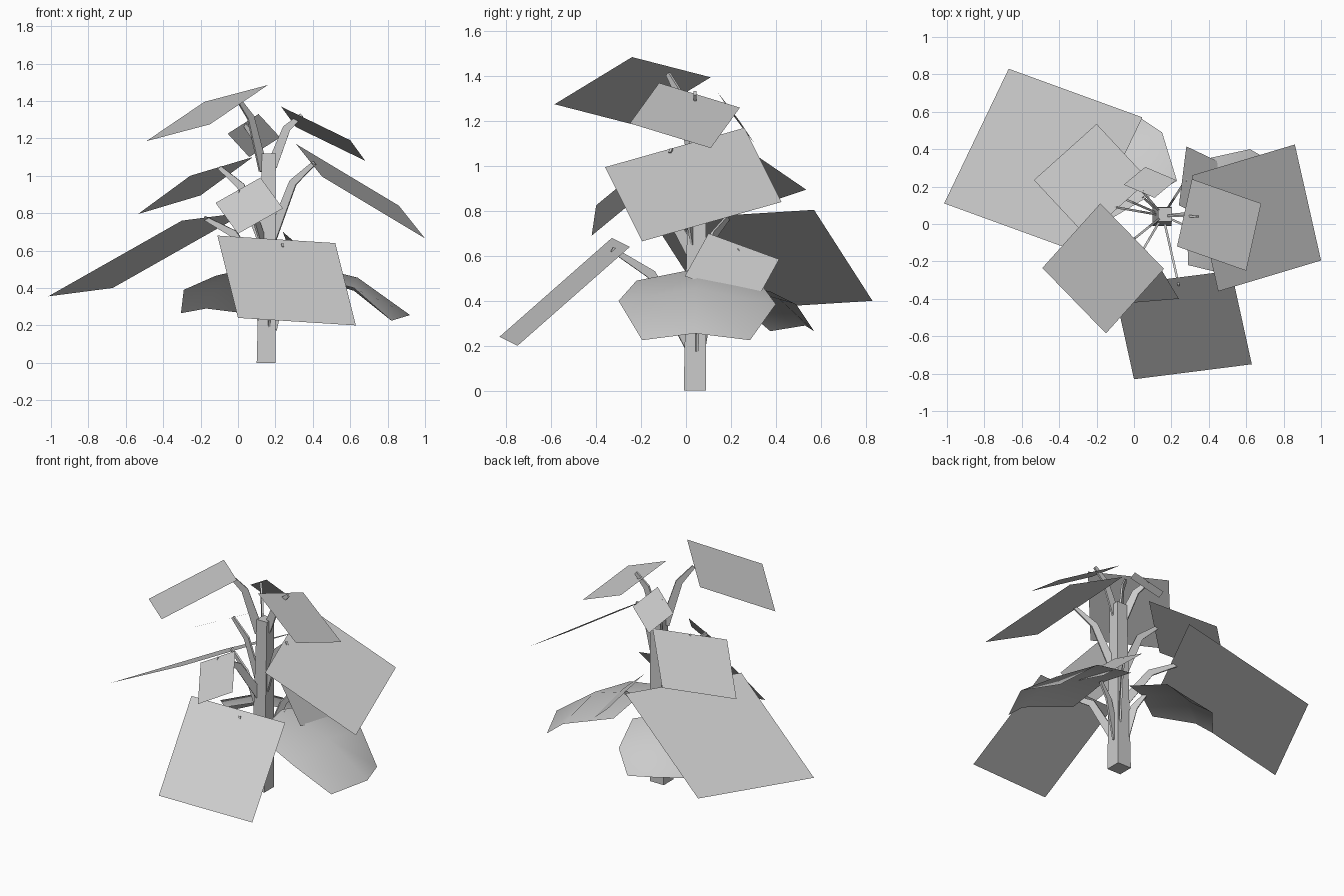
import bpy, bmesh
from mathutils import Vector as V

if "Cube" in bpy.data.objects:
    bpy.data.objects.remove(bpy.data.objects["Cube"])

grey = bpy.data.materials.new("plain_grey")
grey.diffuse_color = (0.6, 0.6, 0.6, 1)
grey.use_nodes = True
grey.node_tree.nodes["Principled BSDF"].inputs["Base Color"].default_value = grey.diffuse_color


def make(name, verts, faces, smooth=False):
    me = bpy.data.meshes.new(name)
    me.from_pydata([tuple(v) for v in verts], [], faces)
    me.materials.append(grey)
    ob = bpy.data.objects.new(name, me)
    bpy.context.collection.objects.link(ob)
    for p in me.polygons:
        p.use_smooth = smooth
    return ob


def flat_leaf(name, a, b, d):
    """Square sheet from an inner corner a, its neighbour b and neighbour d."""
    a, b, d = V(a), V(b), V(d)
    pts = [a, b, b + d - a, d]
    if (b - a).cross(d - a).z < 0:
        pts.reverse()
    make(name, pts, [(0, 1, 2, 3)])


def curved_leaf(name, rows):
    """Drooping sheet: three rows of (left, spine, right) from stalk to tip."""
    verts = [p for r in rows for p in r]
    faces = [(r * 3 + c, r * 3 + 3 + c, r * 3 + 4 + c, r * 3 + 1 + c)
             for r in range(2) for c in range(2)]
    ob = make(name, verts, faces, True)
    bm = bmesh.new()
    bm.from_mesh(ob.data)
    bm.normal_update()
    if sum(f.normal.z for f in bm.faces) < 0:
        bmesh.ops.reverse_faces(bm, faces=bm.faces)
    bm.to_mesh(ob.data)
    bm.free()


def stalk(name, start, end):
    """Thin tapering blade standing in the vertical plane of its direction."""
    start, end = V(start), V(end)
    bend = start.lerp(end, 0.5)
    bend.z = start.z + (end.z - start.z) * 0.74
    flat = V((end.x - start.x, end.y - start.y, 0)).normalized()
    side = V((-flat.y, flat.x, 0)) * 0.006
    path = [start, bend, end]
    verts = []
    for i, p in enumerate(path):
        t = (path[min(i + 1, 2)] - path[max(i - 1, 0)]).normalized()
        n = t.cross(side).normalized() * (0.028, 0.021, 0.011)[i]
        verts += [p + n + side, p - n + side, p - n - side, p + n - side]
    faces = [(3, 2, 1, 0), (8, 9, 10, 11)]
    for i in (0, 4):
        for k in range(4):
            m = (k + 1) % 4
            faces.append((i + k, i + m, i + 4 + m, i + 4 + k))
    ob = make(name, verts, faces)
    bm = bmesh.new()
    bm.from_mesh(ob.data)
    bmesh.ops.recalc_face_normals(bm, faces=bm.faces)
    bm.to_mesh(ob.data)
    bm.free()


# Square tapering trunk
trunk = []
for cx, cy, z, h in ((0.15, 0.04, 0, 0.05), (0.165, 0.05, 1.12, 0.037)):
    trunk += [(cx + sx * h, cy + sy * h, z)
              for sx, sy in ((-1, -1), (1, -1), (1, 1), (-1, 1))]
make("trunk", trunk, [(3, 2, 1, 0), (4, 5, 6, 7)] +
     [(k, (k + 1) % 4, 4 + (k + 1) % 4, 4 + k) for k in range(4)])

# Flat square leaves: inner corner, other inner corner, outer corner
flat_leaf("top_left_leaf", (0.16, -0.24, 1.485), (-0.18, 0.11, 1.395), (-0.15, -0.585, 1.275))
flat_leaf("top_right_leaf", (0.23, -0.12, 1.37), (0.31, 0.24, 1.26), (0.60, -0.25, 1.19))
flat_leaf("top_back_leaf", (-0.055, 0.21, 1.225), (0.11, 0.14, 1.33), (0.06, 0.305, 1.10))
flat_leaf("middle_right_leaf", (0.31, 0.26, 1.17), (0.45, -0.36, 0.995), (0.86, 0.425, 0.84))
flat_leaf("middle_left_leaf", (0.08, 0.235, 1.10), (-0.255, -0.065, 1.0), (-0.20, 0.535, 0.895))
flat_leaf("middle_front_leaf", (-0.12, -0.22, 0.855), (0.12, -0.20, 0.99), (0.0, -0.42, 0.69))
flat_leaf("large_left_leaf", (0.045, 0.57, 0.805), (-0.30, -0.15, 0.76), (-0.67, 0.83, 0.40))
flat_leaf("large_front_leaf", (-0.11, -0.33, 0.68), (0.52, -0.25, 0.64), (0.0, -0.83, 0.24))
flat_leaf("small_right_leaf", (0.24, 0.10, 0.70), (0.28, 0.415, 0.585), (0.46, -0.005, 0.51))

# Drooping curved lower leaves
curved_leaf("lower_right_leaf", [
    [(0.29, -0.22, 0.49), (0.28, 0.06, 0.545), (0.30, 0.33, 0.48)],
    [(0.62, -0.30, 0.40), (0.64, 0.04, 0.455), (0.62, 0.40, 0.385)],
    [(0.82, -0.195, 0.225), (0.92, 0.04, 0.255), (0.82, 0.285, 0.225)]])
curved_leaf("lower_back_leaf", [
    [(-0.12, 0.03, 0.465), (0.05, 0.13, 0.505), (0.23, 0.23, 0.46)],
    [(-0.29, 0.23, 0.39), (-0.08, 0.38, 0.44), (0.15, 0.49, 0.385)],
    [(-0.305, 0.375, 0.265), (-0.17, 0.53, 0.29), (0.03, 0.57, 0.265)]])

# Leaf stalks in three whorls
stalks = {
    "top_left": (1.03, (0.0, -0.08, 1.41)), "top_right": (1.05, (0.34, 0.04, 1.325)),
    "top_back": (1.03, (0.04, 0.18, 1.27)), "middle_right": (0.66, (0.41, -0.07, 1.07)),
    "middle_left": (0.66, (-0.1, 0.09, 1.045)), "middle_front": (0.62, (0.0, -0.22, 0.915)),
    "large_left": (0.45, (-0.18, 0.19, 0.775)), "large_front": (0.2, (0.24, -0.33, 0.63)),
    "small_right": (0.3, (0.28, 0.24, 0.625)), "lower_right": (0.18, (0.31, 0.06, 0.535)),
    "lower_back": (0.18, (0.04, 0.15, 0.50))}
for name, (z, end) in stalks.items():
    root = V((0.155, 0.045, z))
    out = V((end[0] - root.x, end[1] - root.y, 0)).normalized() * 0.025
    stalk(name + "_stalk", root + out, end)
